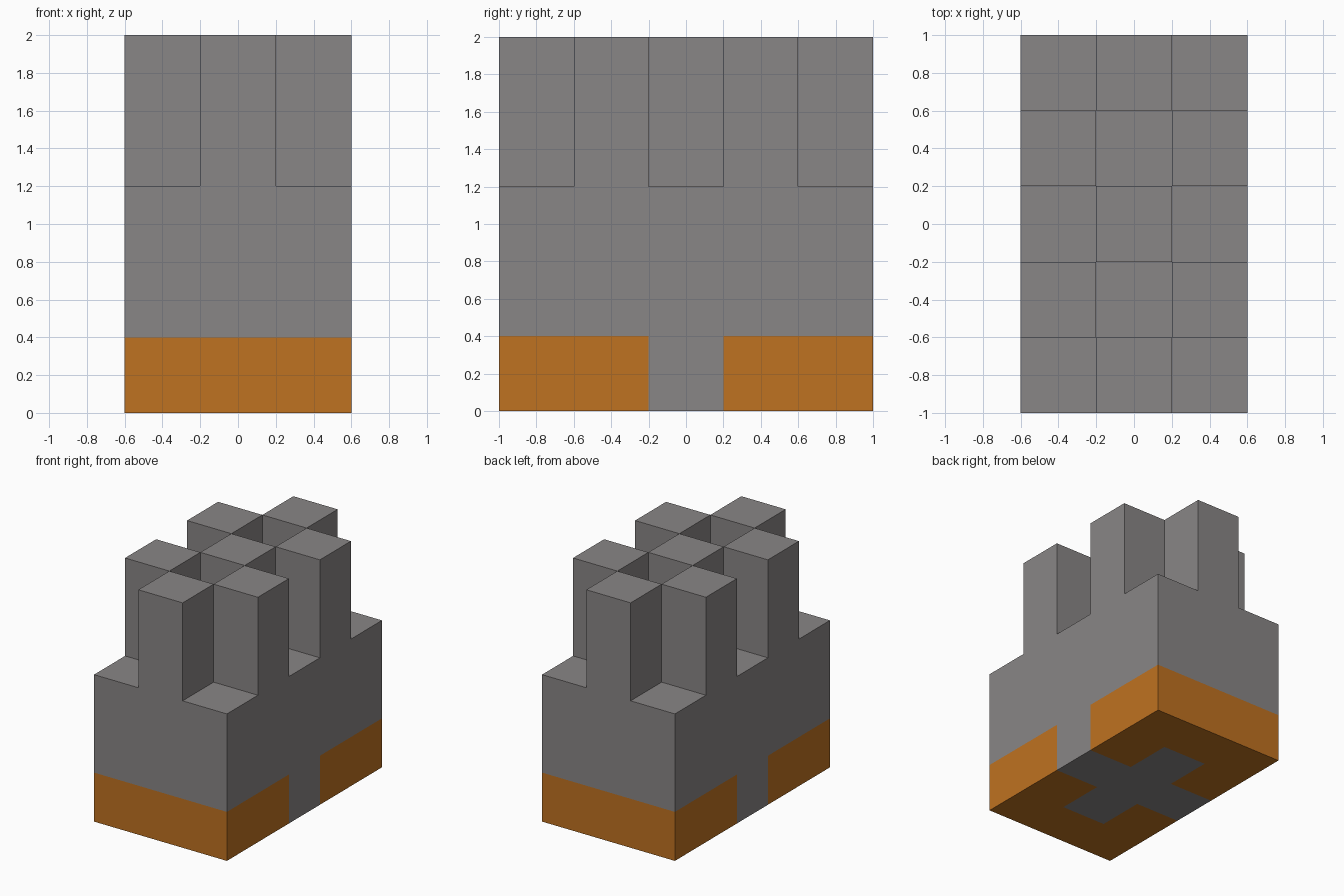
import bpy
import bmesh
from math import radians
from mathutils import Vector

CELL = 0.4
COLS, ROWS, BODY_LAYERS, LAYERS = 3, 5, 3, 5

cube = bpy.data.objects.get("Cube")
if cube:
    bpy.data.objects.remove(cube, do_unlink=True)


def make_material(name, color):
    mat = bpy.data.materials.new(name)
    mat.use_nodes = True
    mat.diffuse_color = color
    mat.node_tree.nodes["Principled BSDF"].inputs["Base Color"].default_value = color
    return mat


stone = make_material("stone grey", (0.25, 0.238, 0.238, 1))
orange = make_material("burnt orange", (0.52, 0.168, 0.015, 1))


def is_solid(i, j, k):
    """Solid body below, checkerboard of pillars above."""
    if not (0 <= i < COLS and 0 <= j < ROWS and 0 <= k < LAYERS):
        return False
    return k < BODY_LAYERS or (i + j) % 2 == 1


def is_orange(i, j, k):
    """Bottom layer is orange except for a grey cross in the middle."""
    in_cross = j == 2 or (i == 1 and 1 <= j <= 3)
    return k == 0 and not in_cross


def add_side(bm, verts, cell, axis, sign):
    """Add one square of the outer shell, facing along the signed axis."""
    normal, u, v = Vector(), Vector(), Vector()
    normal[axis] = sign
    u[(axis + 1) % 3] = 1
    v[(axis + 2) % 3] = sign
    centre = Vector(cell) + Vector((0.5, 0.5, 0.5)) + normal / 2
    corners = []
    for a, b in ((-1, -1), (1, -1), (1, 1), (-1, 1)):
        p = centre + (u * a + v * b) / 2
        key = tuple(round(c) for c in p)
        if key not in verts:
            verts[key] = bm.verts.new(((key[0] - COLS / 2) * CELL,
                                       (key[1] - ROWS / 2) * CELL,
                                       key[2] * CELL))
        corners.append(verts[key])
    bm.faces.new(corners).material_index = int(is_orange(*cell))


# Outer shell: body, pillars and coloured base in one closed surface
bm = bmesh.new()
verts = {}
for i in range(COLS):
    for j in range(ROWS):
        for k in range(LAYERS):
            if not is_solid(i, j, k):
                continue
            for axis in range(3):
                for sign in (-1, 1):
                    neighbour = [i, j, k]
                    neighbour[axis] += sign
                    if not is_solid(*neighbour):
                        add_side(bm, verts, (i, j, k), axis, sign)

# Merge flat areas of one colour
bmesh.ops.dissolve_limit(bm, angle_limit=radians(1), verts=bm.verts,
                         edges=bm.edges, delimit={'MATERIAL'})

mesh = bpy.data.meshes.new("pillared_block")
bm.to_mesh(mesh)
bm.free()
mesh.materials.append(stone)
mesh.materials.append(orange)
block = bpy.data.objects.new("pillared_block", mesh)
bpy.context.collection.objects.link(block)
